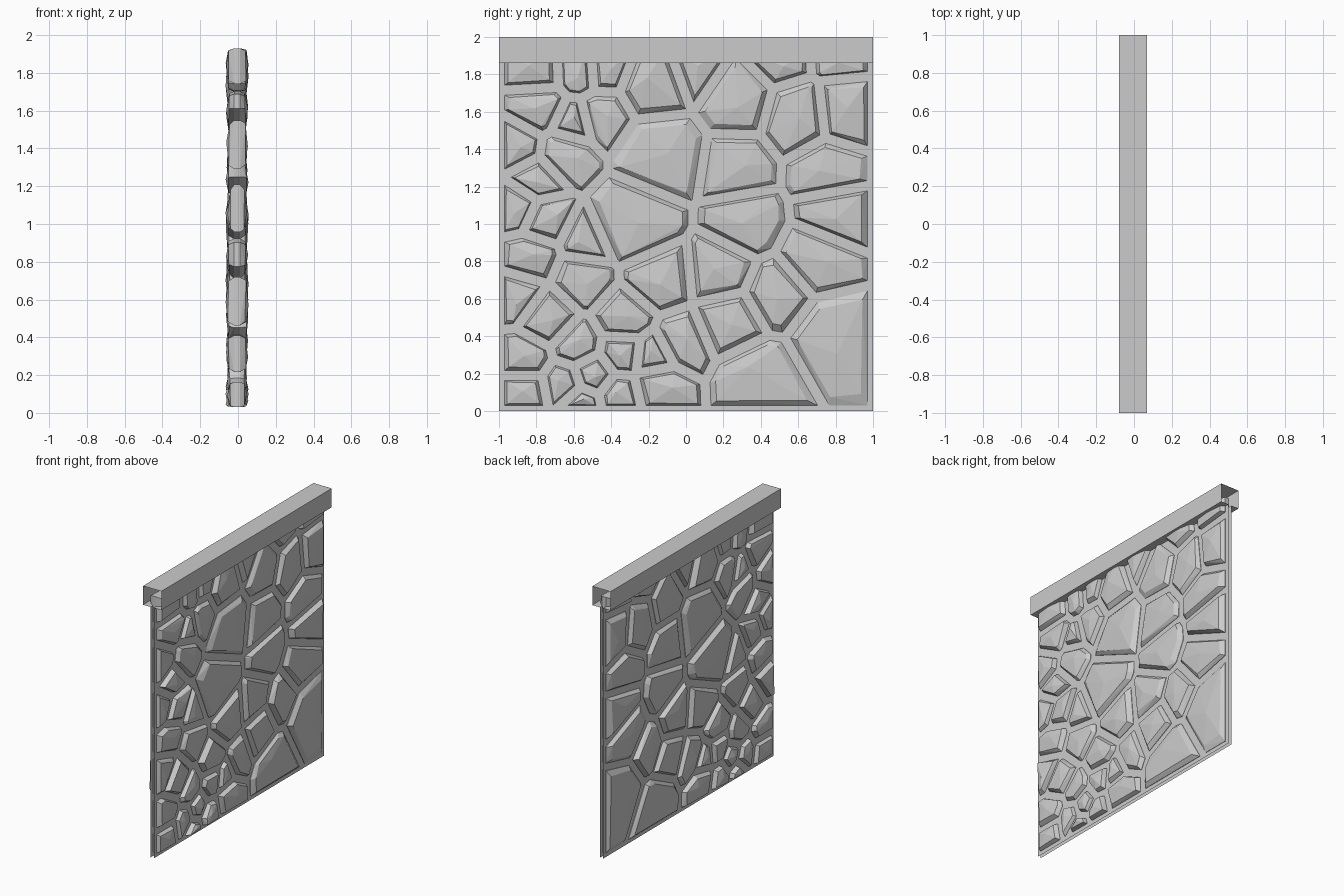
import bpy, bmesh, random
from mathutils import Vector

if "Cube" in bpy.data.objects:
    bpy.data.objects.remove(bpy.data.objects["Cube"])

random.seed(4)
CX = -0.005            # centre plane of the wall
GAP = 0.027            # half the mortar joint

def add_object(name, bm):
    me = bpy.data.meshes.new(name)
    bm.to_mesh(me)
    bm.free()
    ob = bpy.data.objects.new(name, me)
    bpy.context.collection.objects.link(ob)
    return ob

def strip(name, profile):
    """Sweep an open x-z profile along y, leaving both ends open."""
    bm = bmesh.new()
    ends = [[bm.verts.new((CX + x, y, z)) for x, z in profile] for y in (-1, 1)]
    for i in range(len(profile) - 1):
        bm.faces.new((ends[0][i], ends[0][i + 1], ends[1][i + 1], ends[1][i]))
    return add_object(name, bm)

# Mortar panel: two thin sheets, and the open-ended coping on top
strip("mortar_left", [(-0.013, 1.86), (-0.013, 0)])
strip("mortar_right", [(0.013, 0), (0.013, 1.86)])
strip("coping", [(0.013, 1.86), (0.075, 1.86), (0.075, 2),
                 (-0.075, 2), (-0.075, 1.86), (-0.013, 1.86)])

# Stone centres (y, z), grouped by size
stones = {
    0.20: [(-0.13, 1.36), (-0.27, 1.02), (0.40, 0.15), (0.80, 0.38)],
    0.14: [(0.27, 1.66), (0.60, 1.57), (0.86, 1.60), (0.26, 1.30), (0.76, 1.28),
           (0.31, 1.01), (0.80, 1.06), (0.18, 0.75), (-0.14, 0.72), (0.70, 0.81),
           (0.48, 0.62), (0.24, 0.48), (-0.17, 1.73)],
    0.10: [(-0.44, 1.57), (-0.55, 0.70), (-0.74, 0.50), (-0.79, 1.62),
           (-0.33, 0.50), (-0.02, 0.37), (-0.64, 1.38), (-0.14, 0.13)],
    0.08: [(-0.90, 1.42), (-0.80, 1.23), (-0.89, 1.09), (-0.76, 1.03), (-0.83, 0.82),
           (-0.52, 0.91), (-0.89, 0.61), (-0.86, 0.28), (-0.58, 0.35), (-0.34, 0.31),
           (-0.17, 0.29), (-0.86, 0.10), (-0.65, 0.14), (-0.50, 0.19), (-0.36, 0.08),
           (-0.56, 0.04), (-0.60, 1.53), (-0.80, 1.81), (-0.57, 1.82), (-0.43, 1.83),
           (0.05, 1.81), (0.50, 1.89), (0.83, 1.91)],
}
seeds = [(Vector(c), r) for r, cs in stones.items() for c in cs]

def clip(poly, n, limit):
    """Keep the part of a convex polygon where p.n <= limit."""
    out = []
    for a, b in zip(poly, poly[1:] + poly[:1]):
        da, db = a.dot(n) - limit, b.dot(n) - limit
        if da <= 0:
            out.append(a)
        if da * db < 0:
            out.append(a.lerp(b, da / (da - db)))
    return out

def outline(i):
    """Weighted cell around one stone centre, pulled back by the joint."""
    p, r = seeds[i]
    poly = [Vector(c) for c in ((-0.97, 0.03), (0.97, 0.03), (0.97, 1.93), (-0.97, 1.93))]
    for j, (q, s) in enumerate(seeds):
        if j != i and poly:
            d = (q - p).length
            n = (q - p) / d
            poly = clip(poly, n, p.dot(n) + (d * d + r * r - s * s) / (2 * d) - GAP)
    return poly

# Faceted stones poking through both faces of the panel
rocks = bmesh.new()
for i, (p, r) in enumerate(seeds):
    poly = outline(i)
    if len(poly) < 3:
        continue
    mid = sum(poly, Vector((0, 0))) / len(poly)
    depth = 0.075 if p.y == 0.91 else random.uniform(0.05, 0.061)
    pts = []
    for side in (-1, 1):
        peak = mid + Vector((random.uniform(-0.2, 0.2), random.uniform(-0.2, 0.2))) * r
        pts.append((side * depth, peak))
        for c in poly:
            pts.append((side * 0.016, c))
            pts.append((side * depth * random.uniform(0.68, 0.85),
                        c.lerp(mid, random.uniform(0.10, 0.20))))
    verts = [rocks.verts.new((CX + x, c.x, c.y)) for x, c in pts]
    bmesh.ops.convex_hull(rocks, input=verts)
loose = [v for v in rocks.verts if not v.link_faces]
bmesh.ops.delete(rocks, geom=loose, context='VERTS')
bmesh.ops.recalc_face_normals(rocks, faces=rocks.faces)
add_object("stones", rocks)
